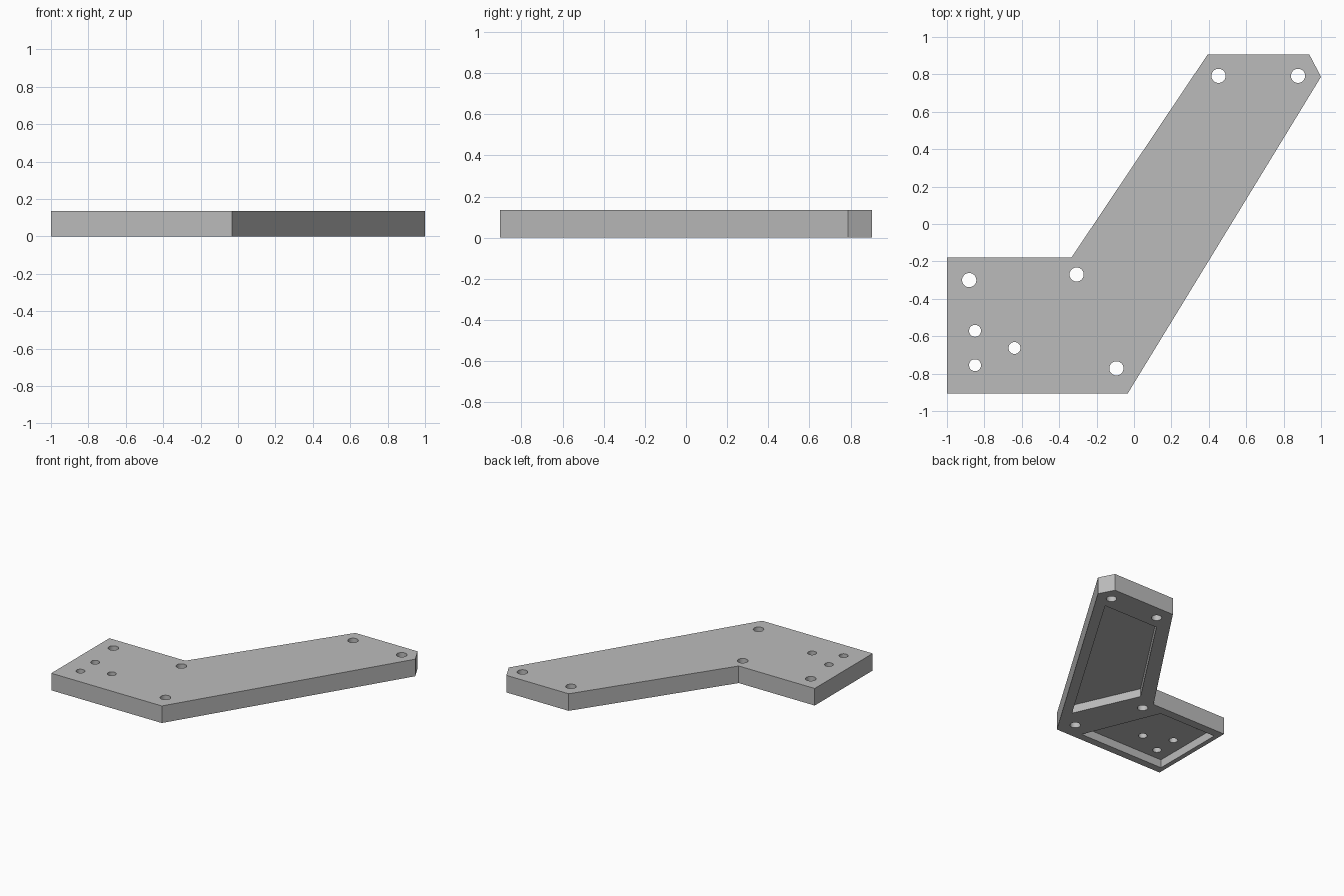
import bpy
import bmesh
from mathutils import Matrix

cube = bpy.data.objects.get("Cube")
if cube:
    bpy.data.objects.remove(cube, do_unlink=True)

THICK = 0.135
POCKET = 0.065

grey = bpy.data.materials.new("plain grey")
grey.use_nodes = True
colour = (0.5, 0.5, 0.5, 1)
grey.diffuse_color = colour
grey.node_tree.nodes["Principled BSDF"].inputs["Base Color"].default_value = colour


def make_object(name, bm):
    mesh = bpy.data.meshes.new(name)
    bmesh.ops.recalc_face_normals(bm, faces=bm.faces)
    bm.to_mesh(mesh)
    bm.free()
    obj = bpy.data.objects.new(name, mesh)
    mesh.materials.append(grey)
    bpy.context.collection.objects.link(obj)
    return obj


def prism(name, outline, z0, z1):
    """Extrude a flat outline from z0 to z1."""
    bm = bmesh.new()
    face = bm.faces.new([bm.verts.new((x, y, z0)) for x, y in outline])
    ext = bmesh.ops.extrude_face_region(bm, geom=[face])
    top = [v for v in ext["geom"] if isinstance(v, bmesh.types.BMVert)]
    bmesh.ops.translate(bm, verts=top, vec=(0, 0, z1 - z0))
    return make_object(name, bm)


def drill(name, x, y, radius):
    bm = bmesh.new()
    bmesh.ops.create_cone(bm, cap_ends=True, segments=32, radius1=radius,
                          radius2=radius, depth=1, matrix=Matrix.Translation((x, y, 0)))
    return make_object(name, bm)


# Angled bracket plate with one clipped corner
plate = prism("bracket_plate", [(-1, -0.905), (-0.033, -0.905), (1, 0.787), (0.938, 0.905),
                                (0.393, 0.905), (-0.335, -0.18), (-1, -0.18)], 0, THICK)

# Shallow pockets in the underside
cutters = [
    prism("arm_pocket_cutter", [(0.848, 0.687), (0.365, 0.687), (-0.19, -0.153),
                                (0.035, -0.655)], -0.1, POCKET),
    prism("foot_pocket_cutter", [(-0.215, -0.845), (-0.963, -0.845), (-0.963, -0.248),
                                 (-0.46, -0.248)], -0.1, POCKET),
]

# Bolt holes and smaller mounting holes
bolts = [(0.452, 0.792), (0.877, 0.792), (-0.881, -0.3), (-0.307, -0.27), (-0.094, -0.772)]
mounts = [(-0.85, -0.571), (-0.639, -0.663), (-0.85, -0.755)]
for spots, radius in ((bolts, 0.038), (mounts, 0.032)):
    for x, y in spots:
        cutters.append(drill("hole_cutter", x, y, radius))

# Cut everything, then discard the cutters
bpy.context.view_layer.objects.active = plate
for cutter in cutters:
    cutter.hide_render = True
    mod = plate.modifiers.new("cut", 'BOOLEAN')
    mod.operation = 'DIFFERENCE'
    mod.solver = 'EXACT'
    mod.object = cutter
    bpy.ops.object.modifier_apply(modifier=mod.name)
    bpy.data.objects.remove(cutter, do_unlink=True)

# Smooth hole walls, sharp plate edges
bpy.ops.object.select_all(action='DESELECT')
plate.select_set(True)
bpy.ops.object.shade_smooth_by_angle()
